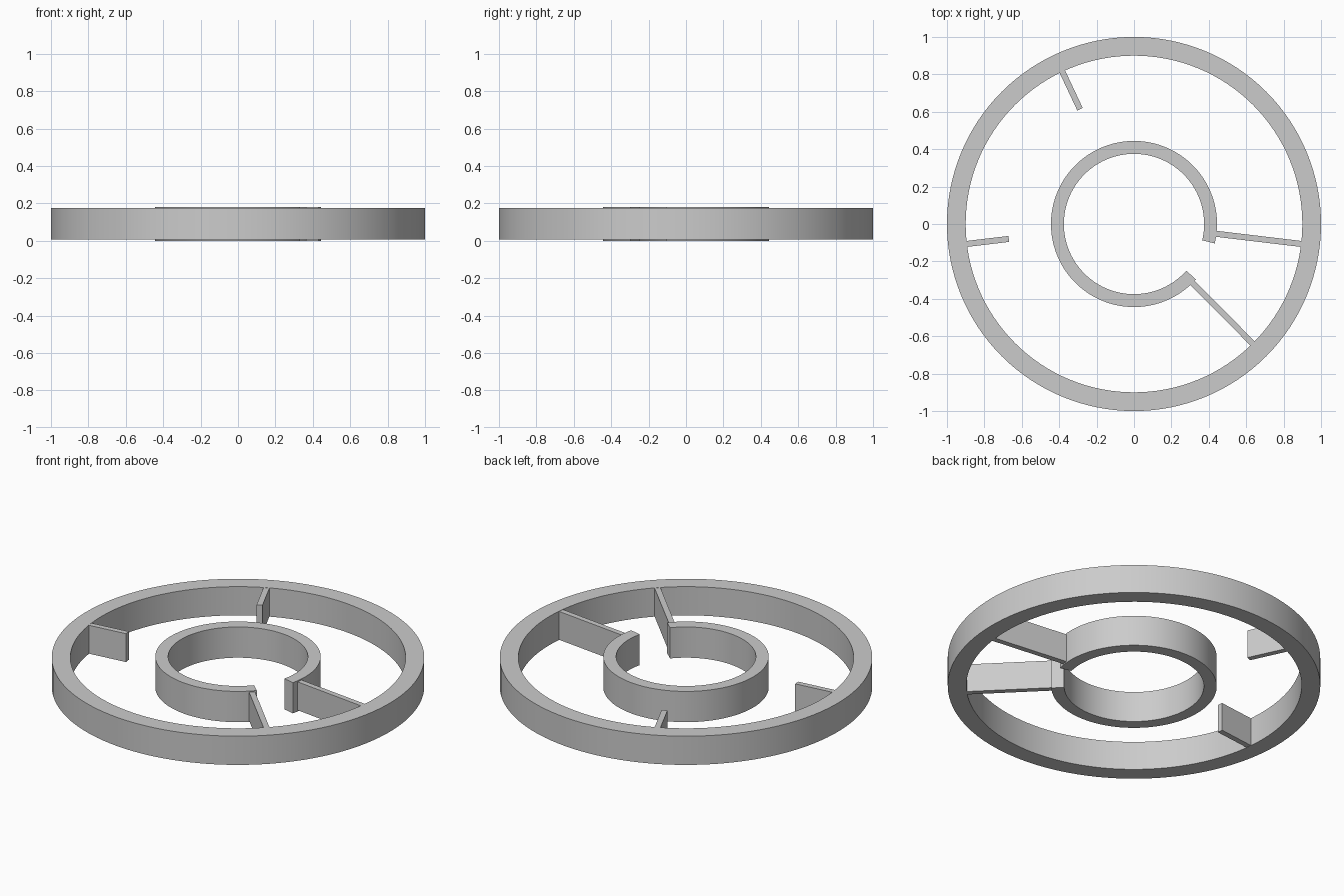
import bpy, bmesh
from math import radians, cos, sin

if "Cube" in bpy.data.objects:
    bpy.data.objects.remove(bpy.data.objects["Cube"])


def finish(name, bm):
    bmesh.ops.recalc_face_normals(bm, faces=bm.faces)
    mesh = bpy.data.meshes.new(name)
    bm.to_mesh(mesh)
    bm.free()
    obj = bpy.data.objects.new(name, mesh)
    bpy.context.collection.objects.link(obj)
    bpy.ops.object.select_all(action='DESELECT')
    obj.select_set(True)
    bpy.context.view_layer.objects.active = obj
    bpy.ops.object.shade_smooth_by_angle(angle=radians(30))
    return obj


def ring(name, r_in, r_out, z0, z1, start=0, sweep=360, segments=128):
    """Rectangular section swept around z; open arcs get end caps."""
    bm = bmesh.new()
    closed = sweep == 360
    loops = []
    for i in range(segments if closed else segments + 1):
        a = radians(start + sweep * i / segments)
        section = ((r_in, z0), (r_out, z0), (r_out, z1), (r_in, z1))
        loops.append([bm.verts.new((r * cos(a), r * sin(a), z)) for r, z in section])
    for i in range(segments):
        p, q = loops[i], loops[(i + 1) % len(loops)]
        for k in range(4):
            n = (k + 1) % 4
            bm.faces.new((p[k], q[k], q[n], p[n]))
    if not closed:
        bm.faces.new(loops[0])
        bm.faces.new(loops[-1])
    return finish(name, bm)


def spoke(name, angle, r0, r1, width, z0, z1):
    """Radial box between two radii."""
    bm = bmesh.new()
    bmesh.ops.create_cube(bm, size=1)
    for v in bm.verts:
        v.co.x = (r0 + r1) / 2 + v.co.x * (r1 - r0)
        v.co.y *= width
        v.co.z = (z0 + z1) / 2 + v.co.z * (z1 - z0)
    obj = finish(name, bm)
    obj.rotation_euler.z = radians(angle)
    return obj


# Full outer rim
ring("outer_ring", 0.9, 1.0, 0.006, 0.176)

# Inner ring, open at the lower right
ring("inner_ring", 0.375, 0.444, 0.0, 0.182, start=-13.5, sweep=331.7)

# Two long spokes joining the rings, two short stubs on the rim
for name, angle, r0 in (
    ("right_spoke", -6.8, 0.443),
    ("lower_right_spoke", -45.2, 0.443),
    ("left_stub", 186.8, 0.674),
    ("upper_left_stub", 115.2, 0.678),
):
    spoke(name, angle, r0, 0.901, 0.032, 0.007, 0.175)
